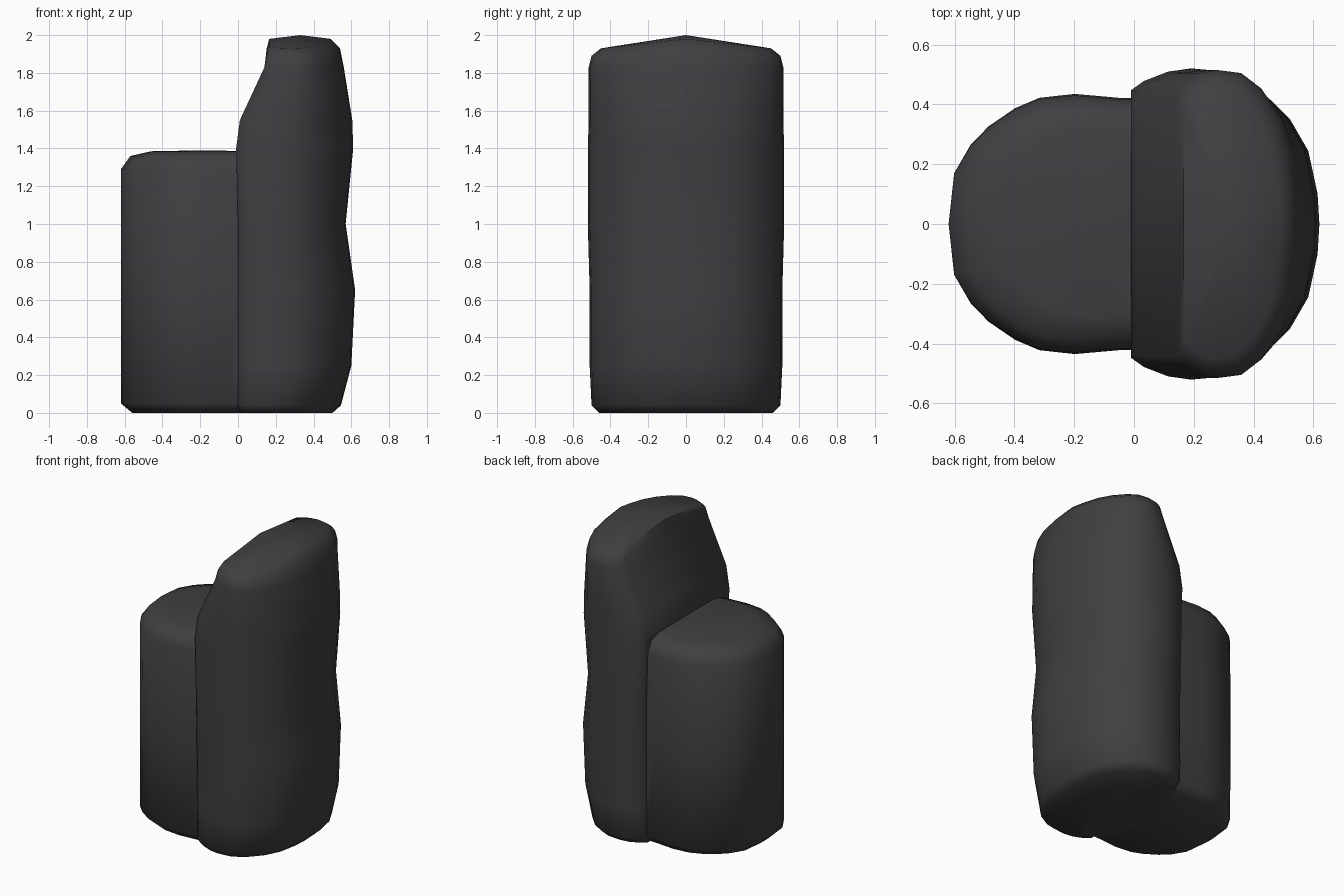
import bpy, bmesh, math

if "Cube" in bpy.data.objects:
    bpy.data.objects.remove(bpy.data.objects["Cube"])

dark = bpy.data.materials.new("dark_charcoal")
dark.diffuse_color = (0.05, 0.05, 0.055, 1)
dark.use_nodes = True
dark.node_tree.nodes["Principled BSDF"].inputs["Base Color"].default_value = dark.diffuse_color


def loft(name, half, rings, bottom, top):
    """Stack rings (z, x_left, x_right, y_half, edge_drop) of a mirrored outline."""
    outline = half + [(u, -v) for u, v in reversed(half[1:-1])]
    bm = bmesh.new()
    loops = []
    for z, xl, xr, yh, drop in rings:
        loops.append([bm.verts.new((xl + u * (xr - xl), v * yh, z - drop * abs(v)))
                      for u, v in outline])
    n = len(outline)
    for a, b in zip(loops, loops[1:]):
        for i in range(n):
            j = (i + 1) % n
            bm.faces.new((a[i], a[j], b[j], b[i]))
    for loop, tip in ((loops[0], bottom), (loops[-1], top)):
        c = bm.verts.new(tip)
        for i in range(n):
            bm.faces.new((loop[i], loop[(i + 1) % n], c))
    bmesh.ops.recalc_face_normals(bm, faces=bm.faces)
    me = bpy.data.meshes.new(name)
    bm.to_mesh(me)
    bm.free()
    me.materials.append(dark)
    ob = bpy.data.objects.new(name, me)
    bpy.context.collection.objects.link(ob)
    return ob


# Tall lobe with sloping shoulder and ridged top
tall = loft(
    "body",
    [(0, 0), (0, .86), (.07, .92), (.2, .98), (.33, 1), (.52, .98), (.68, .88),
     (.84, .69), (.94, .48), (.99, .2), (1, 0)],
    [(0, .01, .50, .46, 0), (.04, 0, .545, .50, 0), (.25, 0, .60, .51, 0),
     (.65, 0, .62, .51, 0), (1.0, 0, .57, .52, 0), (1.4, -.01, .61, .52, 0),
     (1.55, .01, .605, .515, 0), (1.83, .14, .56, .515, 0),
     (1.93, .152, .54, .50, .04), (1.98, .165, .49, .45, .05)],
    (.25, 0, 0), (.33, 0, 2.0))

# Short rounded lobe
short = loft(
    "short_lobe",
    [(0, 0), (.025, .39), (.1, .61), (.18, .75), (.3, .89), (.41, .97), (.57, 1),
     (.77, .97), (1, .96), (1, 0)],
    [(0, -.56, .12, .38, 0), (.05, -.62, .12, .43, 0), (.65, -.62, .12, .435, 0),
     (1.29, -.62, .12, .43, 0), (1.36, -.57, .12, .395, 0),
     (1.385, -.46, .12, .31, 0)],
    (-.2, 0, 0), (-.2, 0, 1.39))

# Fuse the two lobes into one body
mod = tall.modifiers.new("fuse", 'BOOLEAN')
mod.operation = 'UNION'
mod.solver = 'EXACT'
mod.object = short
bpy.context.view_layer.objects.active = tall
tall.select_set(True)
bpy.ops.object.modifier_apply(modifier=mod.name)
bpy.data.objects.remove(short)
bpy.ops.object.shade_smooth_by_angle(angle=math.radians(65))
